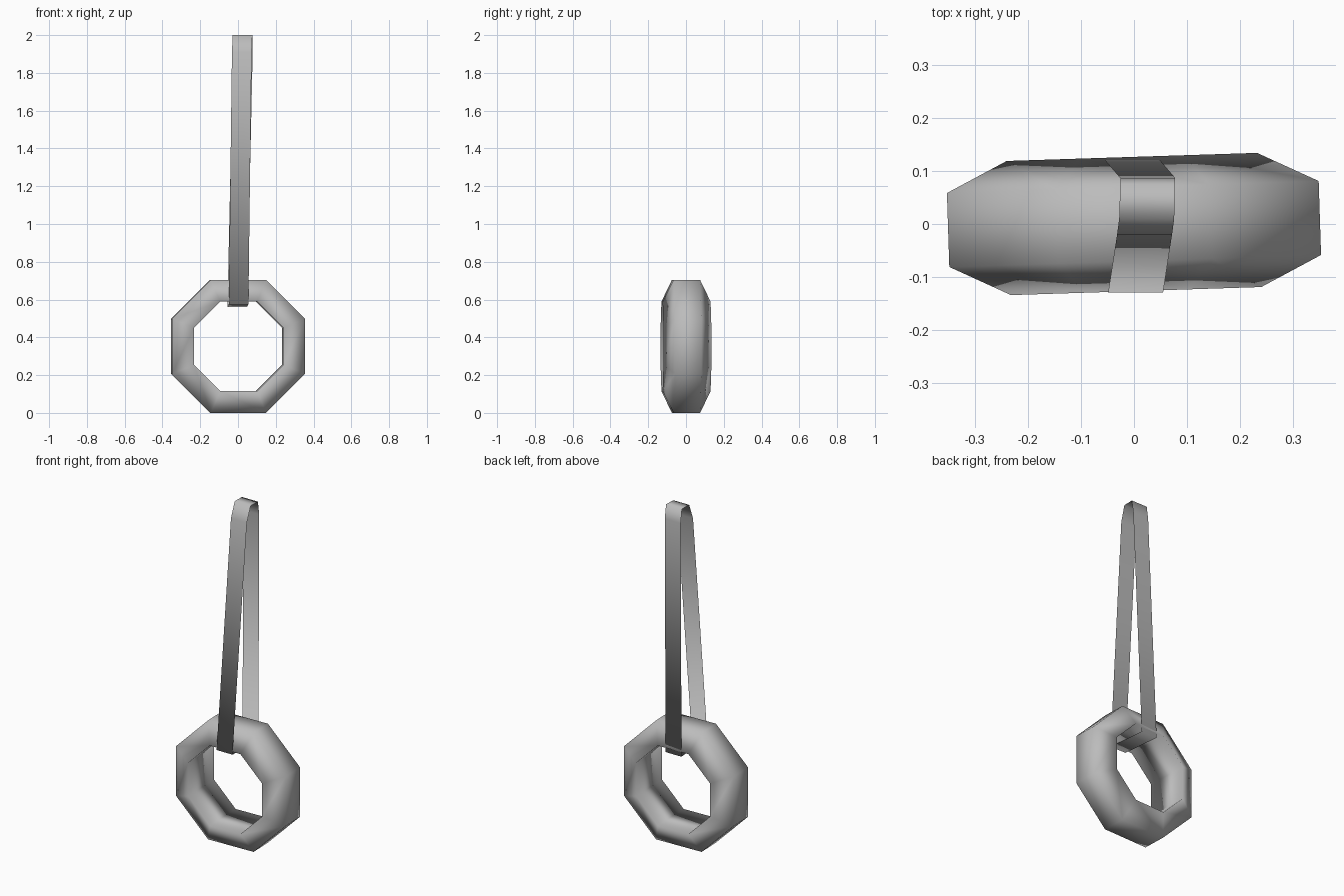
import bpy
import bmesh
import math
from mathutils import Matrix, Vector

old = bpy.data.objects.get("Cube")
if old:
    bpy.data.objects.remove(old, do_unlink=True)

grey = bpy.data.materials.new("plain_grey")
grey.use_nodes = True
GREY = (0.5, 0.5, 0.5, 1)
grey.diffuse_color = GREY
grey.node_tree.nodes["Principled BSDF"].inputs["Base Color"].default_value = GREY


def bridge_loops(name, loops, close_section):
    """Skin a closed series of cross-sections with quads."""
    bm = bmesh.new()
    rows = [[bm.verts.new(p) for p in loop] for loop in loops]
    n = len(rows[0])
    for i, row in enumerate(rows):
        nxt = rows[(i + 1) % len(rows)]
        for j in range(n if close_section else n - 1):
            k = (j + 1) % n
            bm.faces.new((row[j], row[k], nxt[k], nxt[j]))
    bmesh.ops.recalc_face_normals(bm, faces=bm.faces)
    for f in bm.faces:
        f.smooth = True
    mesh = bpy.data.meshes.new(name)
    bm.to_mesh(mesh)
    bm.free()
    mesh.materials.append(grey)
    obj = bpy.data.objects.new(name, mesh)
    bpy.context.collection.objects.link(obj)
    return obj


# Tyre: eight-sided ring, narrow tread outside and wide rim inside
SIDES = 8
CENTRE = 0.352
section = [(0.352, -0.07), (0.352, 0.07), (0.237, 0.127), (0.237, -0.127)]
yaw = Matrix.Rotation(math.radians(1.85), 3, "Z")
rings = []
for i in range(SIDES):
    a = math.tau * (i + 0.5) / SIDES
    ring = []
    for apothem, y in section:
        r = apothem / math.cos(math.pi / SIDES)
        p = yaw @ Vector((r * math.cos(a), y, r * math.sin(a)))
        ring.append(p + Vector((0, 0, CENTRE)))
    rings.append(ring)
bridge_loops("tyre", rings, True)

# Strap: one thin band looped under the tyre and over the hanging point
HALF = 0.052
path = [(0.003, -0.13, 0.575), (0.02, -0.02, 1.91), (0.024, 0.01, 2.0),
        (0.026, 0.075, 2.0), (0.026, 0.087, 1.92), (-0.004, 0.122, 0.56)]
bands = [[(x - HALF, y, z), (x + HALF, y, z)] for x, y, z in path]
bridge_loops("hanging_strap", bands, False)
